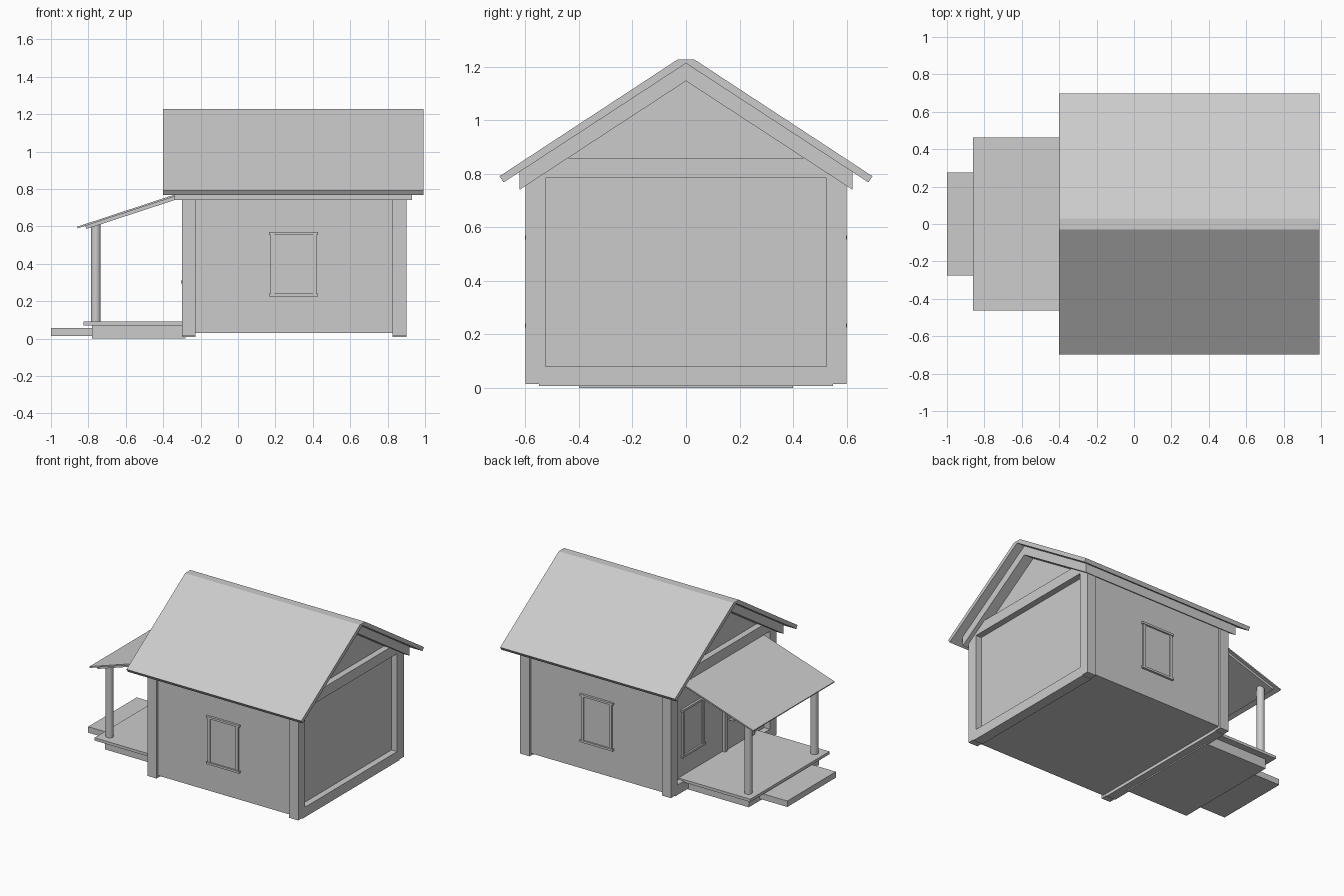
import bpy, bmesh
from mathutils import Vector

if "Cube" in bpy.data.objects:
    bpy.data.objects.remove(bpy.data.objects["Cube"])


def extrude(name, pts, direction):
    """Closed solid from a planar outline pushed along a direction."""
    bm = bmesh.new()
    face = bm.faces.new([bm.verts.new(p) for p in pts])
    res = bmesh.ops.extrude_face_region(bm, geom=[face])
    verts = [v for v in res["geom"] if isinstance(v, bmesh.types.BMVert)]
    bmesh.ops.translate(bm, verts=verts, vec=Vector(direction))
    bmesh.ops.recalc_face_normals(bm, faces=bm.faces)
    me = bpy.data.meshes.new(name)
    bm.to_mesh(me)
    bm.free()
    ob = bpy.data.objects.new(name, me)
    bpy.context.collection.objects.link(ob)
    return ob


def box(name, x, y, z):
    pts = [(x[0], y[0], z[0]), (x[1], y[0], z[0]), (x[1], y[1], z[0]), (x[0], y[1], z[0])]
    return extrude(name, pts, (0, 0, z[1] - z[0]))


def along_x(name, x, half):
    """Gable-shaped prism: half outline (y, z) mirrored about y = 0."""
    left = [(-y, z) for y, z in reversed(half) if y > 0]
    return extrude(name, [(x[0], y, z) for y, z in half + left], (x[1] - x[0], 0, 0))


def along_y(name, y, outline):
    return extrude(name, [(px, -y, pz) for px, pz in outline], (0, 2 * y, 0))


def chevron(name, x, top, bottom):
    """Bent slab: top and bottom half-outlines running from ridge to eave."""
    pts = top + bottom[::-1]
    mir = [(-a, b) for a, b in bottom[1:]] + [(-a, b) for a, b in top[::-1] if a > 0]
    return extrude(name, [(x[0], a, b) for a, b in pts + mir], (x[1] - x[0], 0, 0))


def window(name, place, c):
    """Frame centred at c; place(name, u, depth, z) maps onto a wall."""
    place(name + "_pane", (c - .105, c + .105), (-.01, .004), (.235, .56))
    for i, s in enumerate((-1, 1)):
        u = sorted((c + s * .103, c + s * .122))
        place(f"{name}_jamb_{i}", u, (-.01, .012), (.235, .56))
        z = (.225, .24) if s < 0 else (.555, .57)
        place(f"{name}_rail_{i}", (c - .132, c + .132), (-.01, .016), z)


def front_wall(name, u, d, z):
    return box(name, (-.255 - d[1], -.255 - d[0]), u, z)


# house body
along_x("house_walls", (-.255, .855), [(.585, .03), (.585, .78), (0, 1.17)])

# corner posts, sills and gable beams at both ends
for end, x in (("porch_end", (-.3, -.228)), ("rear_end", (.825, .9))):
    for side, y in (("left", (-.6, -.525)), ("right", (.525, .6))):
        box(f"corner_post_{end}_{side}", x, y, (.014, .79))
    box(f"sill_{end}", x, (-.55, .55), (.008, .08))
    along_x(f"gable_beam_{end}", x, [(.59, .785), (.47, .86)])

# main roof: covering and thicker layer below
chevron("roof_covering", (-.4, .992),
        [(.03, 1.228), (.697, .791)], [(0, 1.213), (.682, .768)])
chevron("roof_frame", (-.34, .93),
        [(0, 1.214), (.623, .809)], [(0, 1.147), (.623, .74)])

# side windows
for side, s in (("left", -1), ("right", 1)):
    def side_wall(name, u, d, z):
        y = sorted((s * (.585 + d[0]), s * (.585 + d[1])))
        return box(name, u, y, z)
    window(f"window_{side}", side_wall, .297)

# front window and door
window("front_window", front_wall, .29)
front_wall("door_panel", (-.36, -.08), (-.01, .01), (.08, .62))
for i, u in enumerate(((-.39, -.36), (-.08, -.05))):
    front_wall(f"door_jamb_{i}", u, (-.01, .022), (.08, .62))
front_wall("door_head", (-.4, -.04), (-.01, .026), (.62, .645))
front_wall("door_handle", (-.125, -.11), (0, .05), (.295, .31))

# porch floor and step
box("porch_base", (-.78, -.28), (-.4, .4), (0, .07))
box("porch_deck", (-.827, -.255), (-.45, .45), (.07, .09))
box("step", (-1, -.78), (-.276, .276), (.014, .057))

# porch posts
for side, y in (("left", -.375), ("right", .375)):
    bpy.ops.mesh.primitive_cylinder_add(vertices=24, radius=.026, depth=.525,
                                        location=(-.76, y, .3475))
    bpy.context.object.name = f"porch_post_{side}"
    bpy.ops.object.shade_smooth_by_angle()

# porch roof: thin sheet over a shorter backing
along_y("porch_roof_sheet", .462,
        [(-.86, .598), (-.255, .797), (-.255, .787), (-.857, .589)])
along_y("porch_roof_backing", .44,
        [(-.817, .603), (-.255, .788), (-.255, .768), (-.81, .586)])
